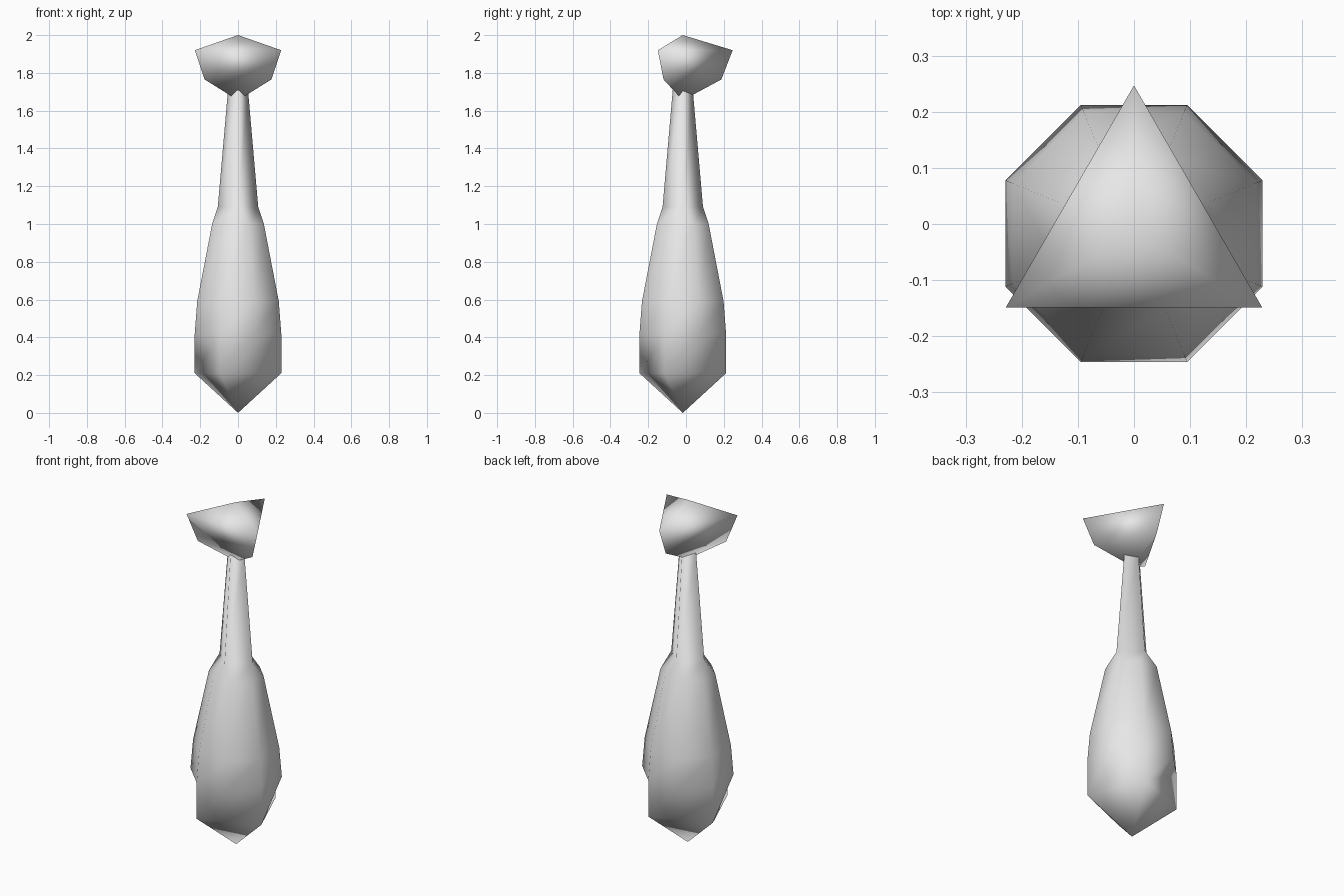
import bpy, bmesh, math

if "Cube" in bpy.data.objects:
    bpy.data.objects.remove(bpy.data.objects["Cube"])

CY = -0.017  # shared axis offset of body and head

grey = bpy.data.materials.new("light grey")
grey.diffuse_color = (0.8, 0.8, 0.8, 1)
grey.use_nodes = True
grey.node_tree.nodes["Principled BSDF"].inputs["Base Color"].default_value = grey.diffuse_color


def ring(bm, pts, z):
    return [bm.verts.new((x, y + CY, z)) for x, y in pts]


def fan(bm, loop, z):
    """Close a loop with a pointed end."""
    tip = bm.verts.new((0, CY, z))
    for a, b in zip(loop, loop[1:] + loop[:1]):
        bm.faces.new((a, b, tip))


def bridge(bm, low, high):
    """Join two loops with equal side counts."""
    n = len(low)
    for i in range(n):
        j = (i + 1) % n
        bm.faces.new((low[i], low[j], high[j], high[i]))


def finish(bm, name, angle):
    bmesh.ops.recalc_face_normals(bm, faces=bm.faces)
    mesh = bpy.data.meshes.new(name)
    bm.to_mesh(mesh)
    bm.free()
    ob = bpy.data.objects.new(name, mesh)
    bpy.context.collection.objects.link(ob)
    mesh.materials.append(grey)
    bpy.ops.object.select_all(action='DESELECT')
    ob.select_set(True)
    bpy.context.view_layer.objects.active = ob
    bpy.ops.object.shade_smooth_by_angle(angle=math.radians(angle))


def polygon(n, radius, start):
    return [(radius * math.cos(math.radians(start + 360 * i / n)),
             radius * math.sin(math.radians(start + 360 * i / n))) for i in range(n)]


# Body: eight-sided bulb between a twisted four-sided foot and a diamond neck
bm = bmesh.new()
octs = [ring(bm, polygon(8, a / math.cos(math.pi / 8), 22.5), z)
        for a, z in ((0.229, 0.42), (0.216, 0.59), (0.137, 1.0))]
for low, high in zip(octs, octs[1:]):
    bridge(bm, low, high)

# Foot: every second corner carries down, then comes to a point
foot = ring(bm, polygon(4, 0.248, -22.5), 0.21)
first = octs[0]
for k in range(4):
    a, b, c = first[2 * k - 1], first[2 * k], first[(2 * k + 1) % 8]
    p, q = foot[k], foot[(k + 1) % 4]
    bm.faces.new((p, b, a))
    bm.faces.new((p, c, b))
    bm.faces.new((p, q, c))
fan(bm, foot, 0.0)

# Neck: each pair of corners merges into one diamond corner
neck = ring(bm, polygon(4, 0.107, 0), 1.09)
neck_top = ring(bm, polygon(4, 0.053, 0), 1.71)
last = octs[-1]
for k in range(4):
    bm.faces.new((last[2 * k - 1], last[2 * k], neck[k]))
    bm.faces.new((last[2 * k], last[2 * k + 1], neck[(k + 1) % 4], neck[k]))
bridge(bm, neck, neck_top)
fan(bm, neck_top, 1.74)
finish(bm, "body", 180)

# Head: three-sided tapered block with pointed top and bottom
bm = bmesh.new()
rim = ring(bm, polygon(3, 0.264, 90), 1.92)
base = ring(bm, polygon(3, 0.204, 90), 1.765)
bridge(bm, base, rim)
fan(bm, rim, 2.0)
fan(bm, base, 1.655)
finish(bm, "head", 180)
